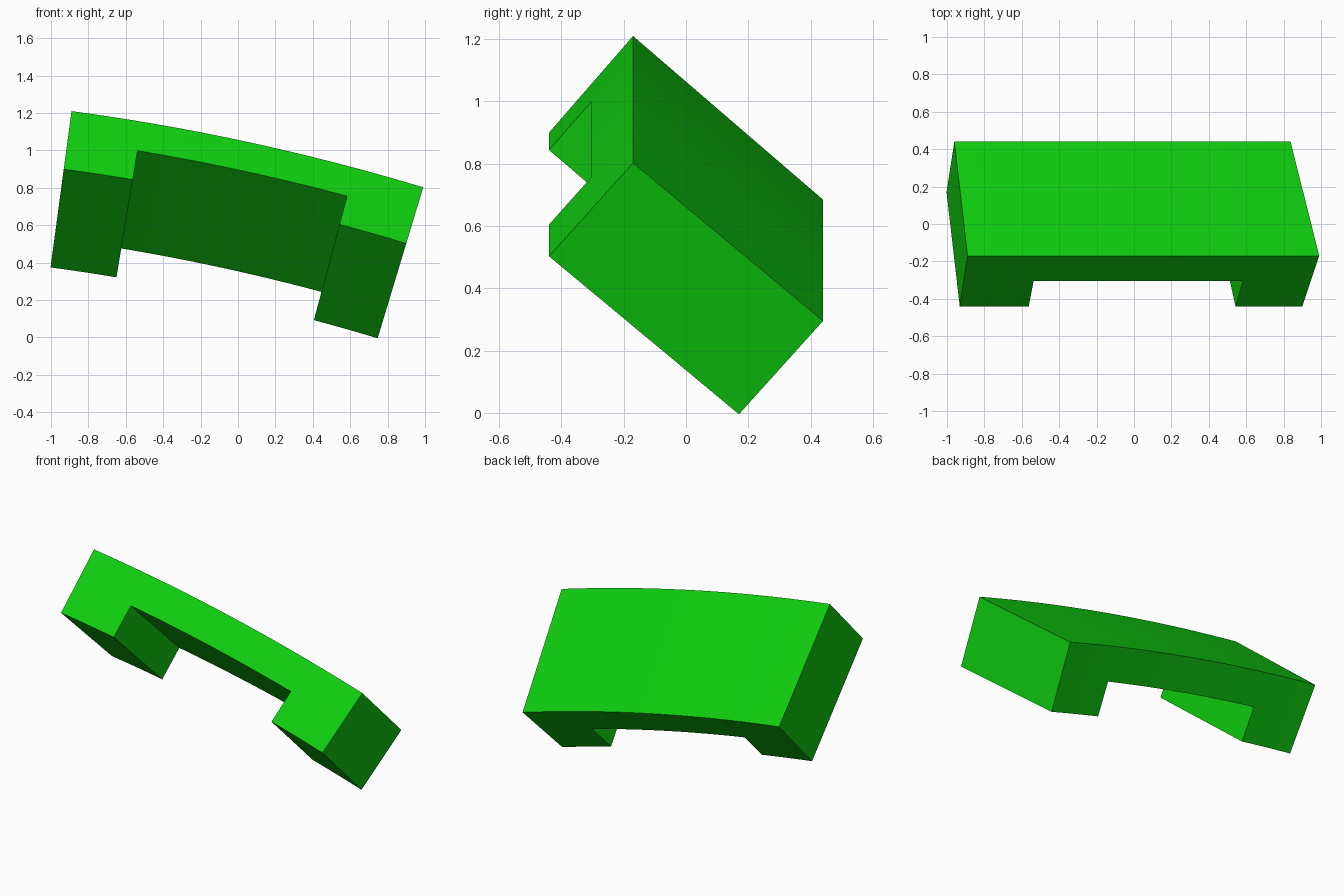
import bpy, bmesh, math

cube = bpy.data.objects.get("Cube")
if cube:
    bpy.data.objects.remove(cube, do_unlink=True)

# Bright green plastic
green = bpy.data.materials.new("bright green")
green.use_nodes = True
colour = (0.005, 0.62, 0.005, 1.0)
green.diffuse_color = colour
bsdf = green.node_tree.nodes["Principled BSDF"]
bsdf.inputs["Base Color"].default_value = colour
bsdf.inputs["Roughness"].default_value = 0.6

# The block is a slanted slice of a wide cone whose axis runs along y
CX, CZ, RADIUS = -2.4955, -10.7427, 12.06
START, LEG_A, LEG_B, END = 7.65, 9.47, 14.99, 16.80   # degrees from vertical
LENGTH_R, LENGTH_Y = -0.53, 0.61       # run from front to back
DEPTH_R, DEPTH_Y = -0.313, -0.27       # full thickness, outer to inner


def spread(a, b, n):
    return [a + (b - a) * i / n for i in range(n)]


angles = spread(START, LEG_A, 4) + spread(LEG_A, LEG_B, 12) + spread(LEG_B, END, 4) + [END]
columns = len(angles) - 1


def solid(col, layer):
    """The inner half of the thickness exists only at the two legs."""
    if not (0 <= col < columns and 0 <= layer < 2):
        return False
    mid = (angles[col] + angles[col + 1]) / 2
    return layer == 0 or mid < LEG_A or mid > LEG_B


bm = bmesh.new()
cache = {}


def vert(col, layer, back):
    key = (col, layer, back)
    if key not in cache:
        a = math.radians(angles[col])
        r = RADIUS + DEPTH_R * layer / 2 + LENGTH_R * back
        y = -0.17 + DEPTH_Y * layer / 2 + LENGTH_Y * back
        cache[key] = bm.verts.new((CX + r * math.sin(a), y, CZ + r * math.cos(a)))
    return cache[key]


def quad(*keys):
    bm.faces.new([vert(*k) for k in keys])


# Arched slab with a leg at each end: only the outside faces are made
for c in range(columns):
    for l in range(2):
        if not solid(c, l):
            continue
        for b in (0, 1):                                   # front and back
            quad((c, l, b), (c + 1, l, b), (c + 1, l + 1, b), (c, l + 1, b))
        for step in (0, 1):
            if not solid(c, l - 1 + 2 * step):             # outer and inner
                s = l + step
                quad((c, s, 0), (c + 1, s, 0), (c + 1, s, 1), (c, s, 1))
            if not solid(c - 1 + 2 * step, l):             # ends and leg sides
                s = c + step
                quad((s, l, 0), (s, l + 1, 0), (s, l + 1, 1), (s, l, 1))

bmesh.ops.recalc_face_normals(bm, faces=bm.faces)
mesh = bpy.data.meshes.new("arched_block")
bm.to_mesh(mesh)
bm.free()
block = bpy.data.objects.new("arched_block", mesh)
bpy.context.collection.objects.link(block)
mesh.materials.append(green)

# Smooth arc, sharp corners
bpy.ops.object.select_all(action='DESELECT')
block.select_set(True)
bpy.context.view_layer.objects.active = block
bpy.ops.object.shade_smooth_by_angle(angle=math.radians(30))
